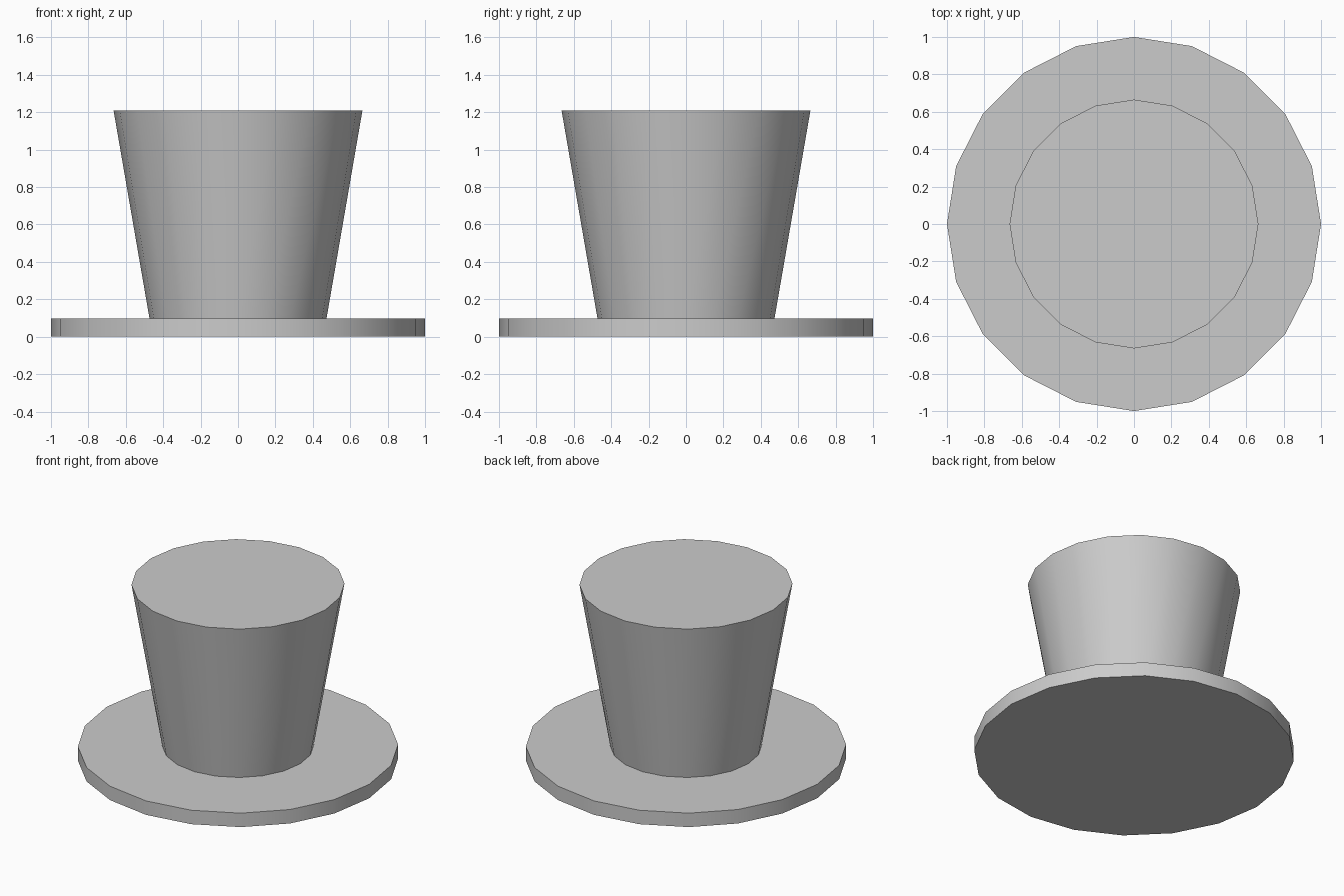
import bpy, bmesh
from math import cos, sin, tau, radians

if "Cube" in bpy.data.objects:
    bpy.data.objects.remove(bpy.data.objects["Cube"])

SIDES = 20

# Hat outline as (radius, height): brim edge, brim top, crown base, crown top
PROFILE = [(1.0, 0.0), (1.0, 0.096), (0.473, 0.096), (0.665, 1.208)]


def lathe(name, profile, sides):
    """Revolve a profile around z and cap both ends with flat polygons."""
    bm = bmesh.new()
    rings = [[bm.verts.new((r * cos(tau * i / sides), r * sin(tau * i / sides), z))
              for i in range(sides)] for r, z in profile]
    for low, high in zip(rings, rings[1:]):
        for i in range(sides):
            j = (i + 1) % sides
            bm.faces.new((low[i], low[j], high[j], high[i]))
    bm.faces.new(rings[0][::-1])
    bm.faces.new(rings[-1])
    bmesh.ops.recalc_face_normals(bm, faces=bm.faces)
    mesh = bpy.data.meshes.new(name)
    bm.to_mesh(mesh)
    bm.free()
    obj = bpy.data.objects.new(name, mesh)
    bpy.context.collection.objects.link(obj)
    return obj


# Brim and flared crown as one continuous turned shape
hat = lathe("top_hat", PROFILE, SIDES)

# Smooth walls, crisp rims
bpy.context.view_layer.objects.active = hat
hat.select_set(True)
bpy.ops.object.shade_smooth_by_angle(angle=radians(30))
